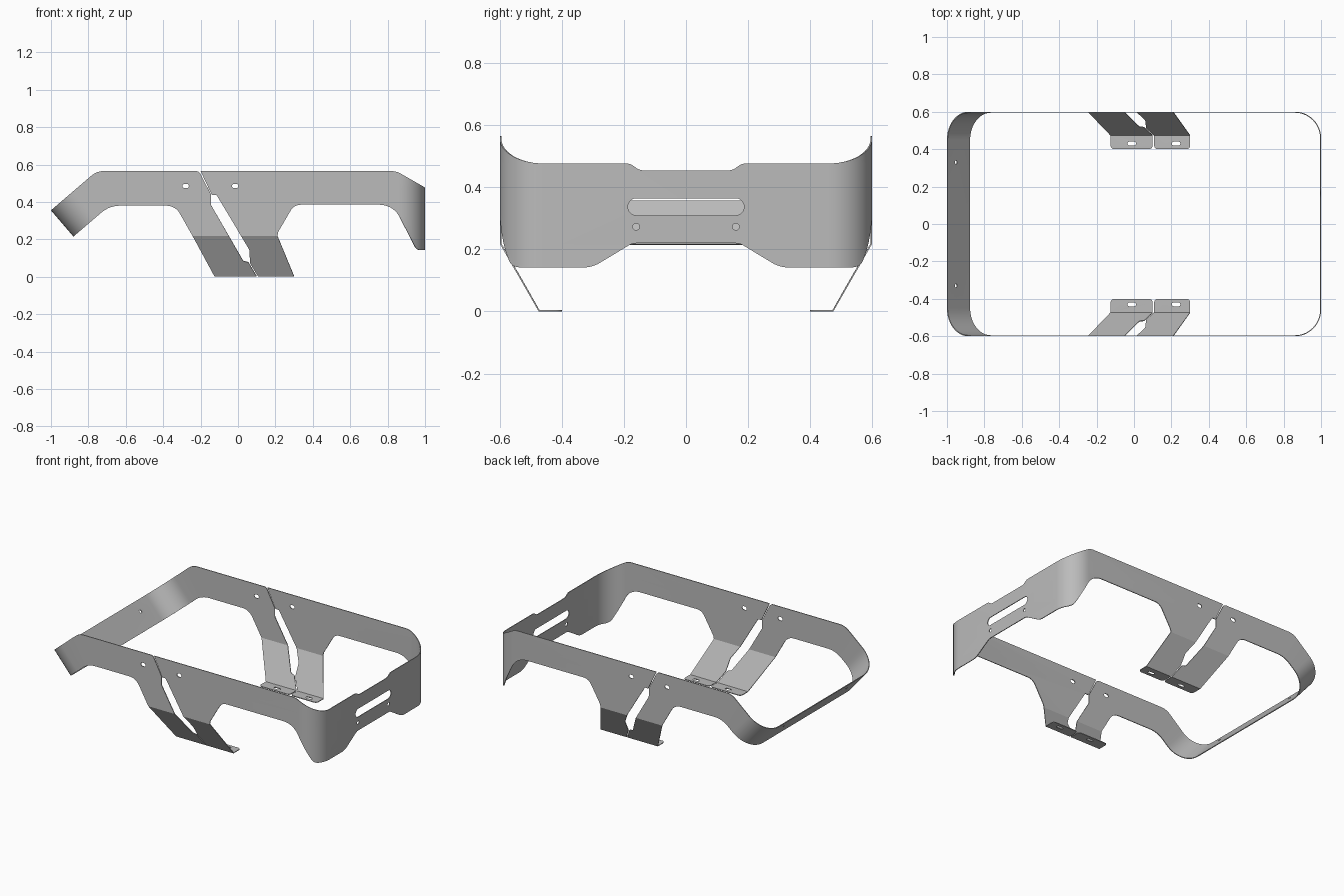
import bpy, bmesh, math
from mathutils import Vector
from mathutils.geometry import tessellate_polygon

cube = bpy.data.objects.get("Cube")
if cube:
    bpy.data.objects.remove(cube)

HALF_WIDTH = 0.6
LEG_BEND = 0.218
LEG_INSET = 0.125
THICKNESS = 0.005

steel = bpy.data.materials.new("brushed_steel_grey")
steel.use_nodes = True
GREY = (0.5, 0.5, 0.5, 1)
steel.diffuse_color = GREY
steel.node_tree.nodes["Principled BSDF"].inputs["Base Color"].default_value = GREY


def rounded(corners, steps=6):
    """Outline with filleted corners, each corner is (x, z, radius)."""
    out = []
    for i, (x, z, r) in enumerate(corners):
        p = Vector((x, z))
        if not r:
            out.append(p)
            continue
        a = (Vector(corners[i - 1][:2]) - p).normalized()
        b = (Vector(corners[(i + 1) % len(corners)][:2]) - p).normalized()
        half = a.angle(b) / 2
        centre = p + (a + b).normalized() * (r / math.sin(half))
        start = p + a * (r / math.tan(half)) - centre
        end = p + b * (r / math.tan(half)) - centre
        sweep = start.angle(end)
        for k in range(steps + 1):
            t = k / steps
            out.append(centre + (start * math.sin((1 - t) * sweep)
                                 + end * math.sin(t * sweep)) / math.sin(sweep))
    return out


def slot(x, z, half, r, steps=16):
    """Round-ended hole outline."""
    ring = []
    for k in range(steps):
        a = math.tau * (k + 0.5) / steps
        ring.append(Vector((x + math.copysign(half, math.cos(a)) + r * math.cos(a),
                            z + r * math.sin(a))))
    return ring


def bent_sheet(name, outline, holes, end, direction, radius):
    """Cut a flat half pattern, fold its corner and leg, mirror and thicken."""
    loops = [rounded(outline)] + holes
    points = [p for loop in loops for p in loop]
    bm = bmesh.new()
    verts = [bm.verts.new((p.x, 0, p.y)) for p in points]
    for tri in tessellate_polygon([[p.to_3d() for p in loop] for loop in loops]):
        if len(set(tri)) == 3:
            bm.faces.new([verts[i] for i in tri])
    bm.normal_update()
    bmesh.ops.reverse_faces(bm, faces=[f for f in bm.faces if f.normal.y > 0])

    # Crease lines: corner bend, leg bend and foot bend
    e3 = Vector((end.x, 0, end.y))
    d3 = Vector((direction.x, 0, direction.y))
    bends = 12
    cuts = [(e3 + d3 * radius * (math.sin(math.pi / 2 * k / bends) - 1), d3)
            for k in range(bends + 1)]
    cuts += [(Vector((0, 0, h)), Vector((0, 0, 1))) for h in (LEG_BEND, 0)]
    for co, no in cuts:
        bmesh.ops.bisect_plane(bm, geom=bm.verts[:] + bm.edges[:] + bm.faces[:],
                               dist=1e-5, plane_co=co, plane_no=no)

    # Fold the pattern into shape
    for v in bm.verts:
        u = (v.co - e3).dot(d3)
        if u > -radius:
            over = max(u, 0)
            run = min(u, 0) + radius
            v.co -= d3 * over
            v.co.y = radius - math.sqrt(max(radius ** 2 - run ** 2, 0)) + over
        elif v.co.z < LEG_BEND:
            z = v.co.z
            v.co.y = LEG_INSET * min(1, (LEG_BEND - z) / LEG_BEND) + max(-z, 0)
            v.co.z = max(z, 0)
        v.co.y -= HALF_WIDTH

    mesh = bpy.data.meshes.new(name)
    bm.to_mesh(mesh)
    bm.free()
    mesh.materials.append(steel)
    obj = bpy.data.objects.new(name, mesh)
    bpy.context.collection.objects.link(obj)
    mirror = obj.modifiers.new("mirror", 'MIRROR')
    mirror.use_axis = (False, True, False)
    solid = obj.modifiers.new("thickness", 'SOLIDIFY')
    solid.thickness = THICKNESS
    solid.offset = -1
    bpy.ops.object.select_all(action='DESELECT')
    obj.select_set(True)
    bpy.context.view_layer.objects.active = obj
    for m in ("mirror", "thickness"):
        bpy.ops.object.modifier_apply(modifier=m)
    bpy.ops.object.shade_smooth_by_angle(angle=math.radians(20))
    return obj


# Bracket with the sloping, narrow end band
tip = Vector((-1, 0.355))
slope = Vector((-0.76, -0.65)).normalized()
across = Vector((-slope.y, slope.x))
BAND, R_SLOPE = 0.185, 0.15
centre_top = tip + slope * (HALF_WIDTH - R_SLOPE)
centre_low = centre_top + across * BAND
band_hole = tip + slope * 0.12 + across * 0.069
bent_sheet("sloped_end_bracket", [
    (-0.125, -0.075, 0.02), (0.10, -0.075, 0.02), (0.10, 0, 0),
    (0.055, 0.077, 0.015), (0.028, 0.083, 0.015), (-0.145, 0.385, 0.02),
    (-0.145, 0.44, 0), (-0.208, 0.565, 0.03), (-0.755, 0.565, 0.1),
    (*centre_top, 0), (*centre_low, 0),
    (-0.687, 0.38, 0.15), (-0.335, 0.38, 0.08), (-0.243, LEG_BEND, 0),
    (-0.125, 0, 0),
], [
    slot(-0.28, 0.485, 0.005, 0.012),
    slot(-0.012, -0.045, 0.013, 0.01),
    slot(*band_hole, 0, 0.01),
], tip, slope, R_SLOPE)

# Bracket with the upright, wide end plate
bent_sheet("upright_end_bracket", [
    (0.108, -0.075, 0.02), (0.30, -0.075, 0.02), (0.30, 0, 0),
    (0.211, LEG_BEND, 0), (0.215, 0.24, 0), (0.30, 0.385, 0.06),
    (0.83, 0.385, 0.12), (0.957, 0.142, 0.04), (1.158, 0.142, 0.1),
    (1.287, 0.22, 0.05), (1.46, 0.22, 0), (1.46, 0.31, 0),
    (1.273, 0.31, 0.027), (1.273, 0.365, 0.027), (1.46, 0.365, 0),
    (1.46, 0.455, 0), (1.31, 0.455, 0.04), (1.28, 0.477, 0.04),
    (1, 0.477, 0), (0.846, 0.565, 0.1), (-0.20, 0.565, 0),
    (-0.14, 0.438, 0), (-0.115, 0.438, 0.01), (0.06, 0.145, 0.02),
    (0.065, 0.07, 0.02), (0.108, 0, 0),
], [
    slot(-0.015, 0.485, 0.005, 0.012),
    slot(0.225, -0.045, 0.013, 0.01),
    slot(1.299, 0.273, 0, 0.011),
], Vector((1, 0)), Vector((1, 0)), 0.14)
